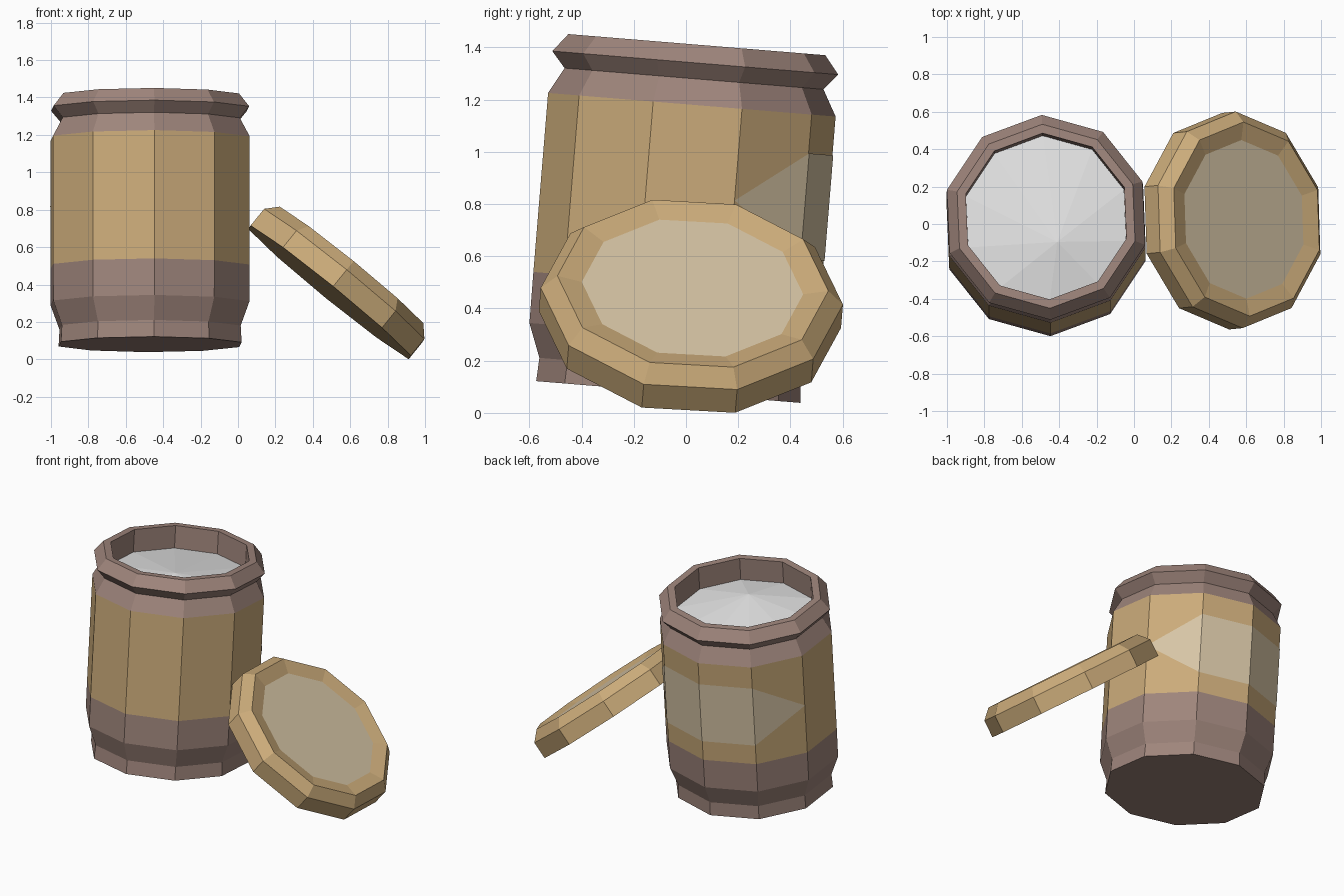
import bpy, bmesh, math
from mathutils import Matrix, Vector

cube = bpy.data.objects.get("Cube")
if cube:
    bpy.data.objects.remove(cube)

SIDES = 10
PHASE = math.radians(20.4)
LEAN = Matrix.Rotation(math.radians(-4.7), 4, 'X')


def material(name, rgb):
    m = bpy.data.materials.new(name)
    m.use_nodes = True
    col = (*rgb, 1.0)
    m.diffuse_color = col
    m.node_tree.nodes["Principled BSDF"].inputs["Base Color"].default_value = col
    return m


GOLD = material("warm gold", (0.60, 0.41, 0.195))
MAUVE = material("dusty mauve", (0.345, 0.235, 0.20))
PALE = material("pale tan", (0.68, 0.56, 0.38))
WHITE = material("soft white", (0.78, 0.78, 0.78))


def corner(i, r, h):
    a = PHASE + i * math.tau / SIDES
    return Vector((r * math.cos(a), r * math.sin(a), h))


def finish(name, bm, mats, matrix, recalc=True):
    if recalc:
        bmesh.ops.recalc_face_normals(bm, faces=bm.faces)
    me = bpy.data.meshes.new(name)
    bm.to_mesh(me)
    bm.free()
    for m in mats:
        me.materials.append(m)
    ob = bpy.data.objects.new(name, me)
    ob.matrix_world = matrix
    bpy.context.collection.objects.link(ob)
    return ob


def lathe(name, profile, mats, matrix):
    """Closed solid from (radius, height, material of the band above) rings."""
    bm = bmesh.new()
    rings = [[bm.verts.new(corner(i, r, h)) for i in range(SIDES)]
             for r, h, _ in profile]
    for low, high, (_, _, mat) in zip(rings, rings[1:], profile):
        for i in range(SIDES):
            j = (i + 1) % SIDES
            bm.faces.new((low[i], low[j], high[j], high[i])).material_index = mat
    bm.faces.new(rings[0][::-1]).material_index = profile[0][2]
    bm.faces.new(rings[-1]).material_index = profile[-1][2]
    return finish(name, bm, mats, matrix)


# Jar: foot, body band, neck and flared rim, with a hollow mouth
jar_pose = Matrix.Translation((-0.47, -0.068, 0.08)) @ LEAN
lathe("jar", [
    (0.508, 0.0, 0), (0.503, 0.09, 0), (0.552, 0.22, 0),
    (0.553, 0.416, 1), (0.553, 1.104, 0),
    (0.498, 1.204, 0), (0.55, 1.265, 0), (0.494, 1.335, 0),
    (0.446, 1.335, 0), (0.446, 1.17, 0),
], [MAUVE, GOLD], jar_pose)

# Powder heap filling the mouth, with its peak off centre
bm = bmesh.new()
edge = [bm.verts.new(corner(i, 0.445, 1.185)) for i in range(SIDES)]
peak = bm.verts.new((0.06, -0.13, 1.245))
for i in range(SIDES):
    bm.faces.new((edge[i], edge[(i + 1) % SIDES], peak))
finish("powder", bm, [WHITE], jar_pose, recalc=False)

# Pointed label wrapped round the back of the jar
bm = bmesh.new()
R = 0.556
tops = [bm.verts.new(corner(i, R, 0.955)) for i in (1, 2, 3)]
bottoms = [bm.verts.new(corner(i, R, 0.55)) for i in (1, 2, 3)]
first, last = (bm.verts.new(corner(i, R, 0.752)) for i in (0, 4))
bm.faces.new((first, bottoms[0], tops[0]))
for i in range(2):
    bm.faces.new((bottoms[i], bottoms[i + 1], tops[i + 1], tops[i]))
bm.faces.new((bottoms[2], last, tops[2]))
finish("label", bm, [PALE], jar_pose, recalc=False)

# Lid leaning on the jar: wall, chamfer, shallow dish and pale panel
lid_pose = (Matrix.Translation((0.49, 0.015, 0.358)) @ LEAN
            @ Matrix.Rotation(math.radians(39), 4, 'Y'))
lathe("lid", [
    (0.58, 0.0, 0), (0.58, 0.115, 0), (0.52, 0.178, 0), (0.425, 0.155, 1),
], [GOLD, PALE], lid_pose)
